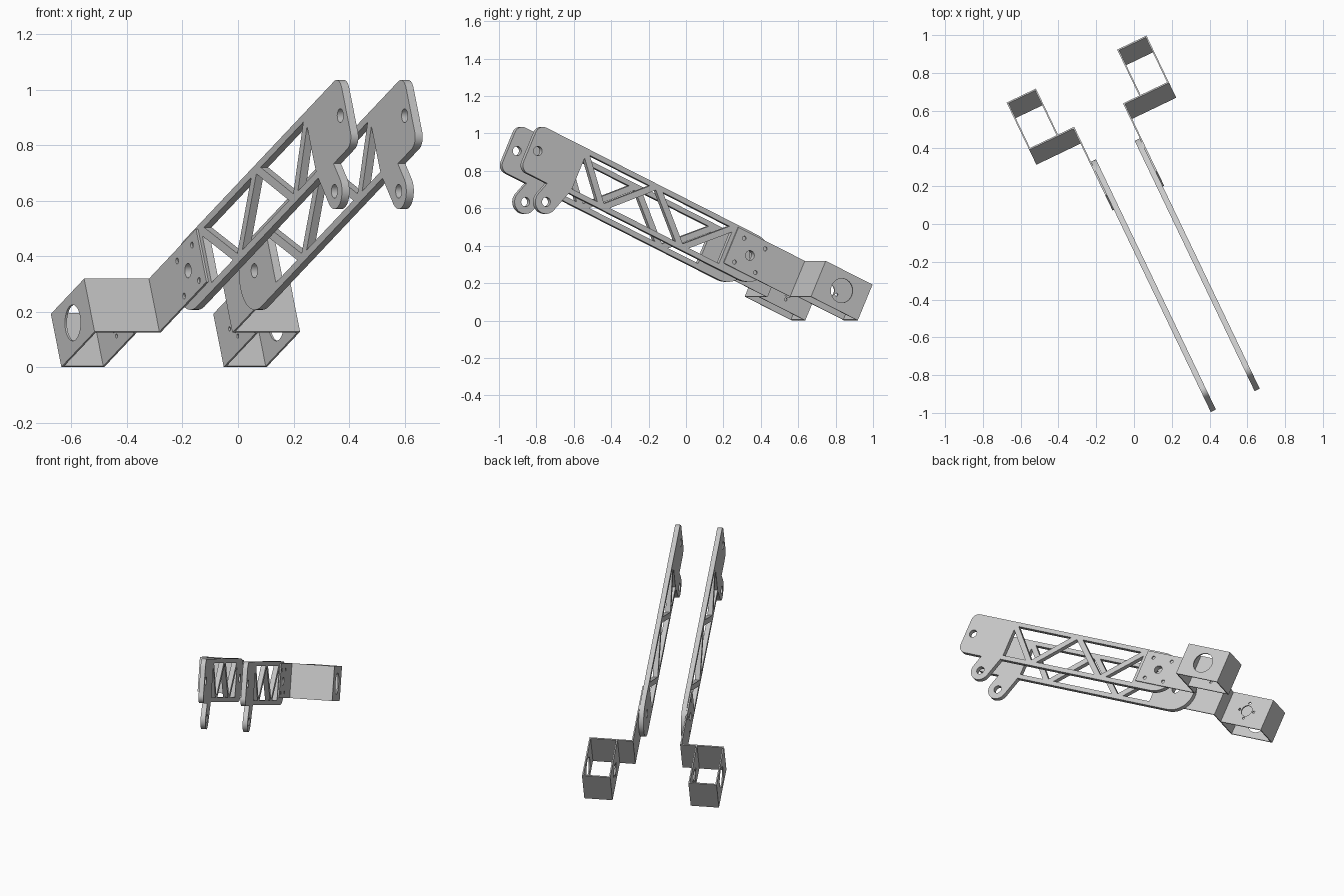
import bpy
from math import sin, cos, pi, radians
from mathutils import Matrix, Vector

if "Cube" in bpy.data.objects:
    bpy.data.objects.remove(bpy.data.objects["Cube"])

# Working frame: u runs back and down along the arm, w is up across it, v is sideways
YAW, PITCH = radians(25.6), radians(24.6)
ahead = Vector((-sin(YAW), cos(YAW), 0))
up = Vector((0, 0, 1))
u = ahead * cos(PITCH) - up * sin(PITCH)
w = ahead * sin(PITCH) + up * cos(PITCH)
v = u.cross(w)
FRAME = Matrix((u, w, v)).transposed().to_4x4()

grey = bpy.data.materials.new("light_grey")
grey.use_nodes = True
grey.diffuse_color = (0.58, 0.58, 0.58, 1)
grey.node_tree.nodes["Principled BSDF"].inputs["Base Color"].default_value = (0.58, 0.58, 0.58, 1)


def arc(cx, cy, r, start, end, n=12):
    angles = [radians(start + (end - start) * i / n) for i in range(n + 1)]
    return [(cx + r * cos(a), cy + r * sin(a)) for a in angles]


def circle(cx, cy, r, n=28):
    return arc(cx, cy, r, 0, 360, n)[:-1]


def rect(u0, u1, w0, w1):
    return [(u0, w0), (u1, w0), (u1, w1), (u0, w1)]


def inset(points, d):
    """Shrink a convex polygon by d on every edge."""
    result = []
    for i, p in enumerate(points):
        p = Vector(p)
        a = (Vector(points[i - 1]) - p).normalized()
        b = (Vector(points[(i + 1) % len(points)]) - p).normalized()
        result.append(p + (a + b) * d / abs(a.x * b.y - a.y * b.x))
    return result


def plate(name, outline, holes, v0, v1):
    """Flat plate with cut-outs, drawn in u/w and spanning v0..v1."""
    curve = bpy.data.curves.new(name, "CURVE")
    curve.dimensions = "2D"
    curve.fill_mode = "BOTH"
    curve.extrude = abs(v1 - v0) / 2
    for loop in [outline] + holes:
        spline = curve.splines.new("POLY")
        spline.points.add(len(loop) - 1)
        for point, (x, y) in zip(spline.points, loop):
            point.co = (x, y, 0, 1)
        spline.use_cyclic_u = True
    helper = bpy.data.objects.new(name + "_curve", curve)
    bpy.context.collection.objects.link(helper)
    graph = bpy.context.evaluated_depsgraph_get()
    mesh = bpy.data.meshes.new_from_object(helper.evaluated_get(graph))
    bpy.data.objects.remove(helper)
    mesh.transform(FRAME @ Matrix.Translation((0, 0, (v0 + v1) / 2)))
    mesh.materials.clear()
    mesh.materials.append(grey)
    obj = bpy.data.objects.new(name, mesh)
    bpy.context.collection.objects.link(obj)
    bpy.ops.object.select_all(action="DESELECT")
    obj.select_set(True)
    bpy.context.view_layer.objects.active = obj
    bpy.ops.object.shade_smooth_by_angle(angle=radians(30))


# Arm outline: round rear end, squared head, hanging lug
BOT, TOP, FRONT = 0.286, 0.548, -1.326
HEAD_BOT, CORNER = 0.28, 0.047
END_U = 0.1
LUG = (-1.115, 0.187)
arm_outline = (
    arc(END_U, (TOP + BOT) / 2, (TOP - BOT) / 2, -90, 90, 24)
    + arc(FRONT + CORNER, TOP - CORNER, CORNER, 90, 180)
    + arc(FRONT + CORNER, HEAD_BOT + CORNER, CORNER, 180, 270)
    + [(-1.15, HEAD_BOT)]
    + arc(*LUG, 0.064, 160, 340, 20)
    + [(-1.012, BOT)]
)

# Truss nodes, zigzagging between the two chords
HI, LO = 0.538, 0.297
head_lo, head_hi = (-1.022, LO), (-1.022, HI)
low_a, low_b = (-0.80, LO), (-0.285, LO)
high_mid, high_end = (-0.55, HI), (-0.03, HI)
end_lo = (-0.03, LO)
triangles = [
    (head_hi, head_lo, low_a), (head_hi, low_a, high_mid),
    (high_mid, low_a, low_b), (high_mid, low_b, high_end),
    (high_end, low_b, end_lo),
]
MOUNT = (0.099, 0.428)
arm_holes = [inset(t, 0.017) for t in triangles]
arm_holes += [circle(-1.273, 0.414, 0.025), circle(*LUG, 0.025), circle(*MOUNT, 0.026)]

# Bracket sizes
W0, W1 = 0.327, 0.537
U_TAB, U_FRONT, U_BACK = -0.025, 0.407, 0.712
MID = ((U_FRONT + U_BACK) / 2, (W0 + W1) / 2)
T = 0.008

# Sideways offsets from the mirror plane
AXIS = 0.08
ARM_IN, ARM_OUT, BOX_IN, BOX_OUT = 0.1135, 0.1435, 0.2385, 0.4105

for side, s in (("right", -1), ("left", 1)):
    def at(offset):
        return AXIS + s * offset

    plate(side + "_truss_arm", arm_outline, arm_holes, at(ARM_IN), at(ARM_OUT))

    # Mounting tab with a centre hole and four screw holes
    screws = [circle(MOUNT[0] + i * 0.068, MOUNT[1] + j * 0.07, 0.011, 14)
              for i in (-1, 1) for j in (-1, 1)]
    plate(side + "_mounting_tab", rect(U_TAB, U_FRONT + T, W0, W1),
          [circle(*MOUNT, 0.026)] + screws, at(ARM_OUT), at(ARM_OUT + T))

    # Open box: outer wall, inner wall, front wall, back wall
    plate(side + "_box_outer_wall", rect(U_FRONT, U_BACK, W0, W1),
          [circle(*MID, 0.065, 36)], at(BOX_OUT - T), at(BOX_OUT))
    pins = [circle(MID[0] + 0.052 * cos(k * pi / 2), MID[1] + 0.052 * sin(k * pi / 2), 0.008, 12)
            for k in range(4)]
    plate(side + "_box_inner_wall", rect(U_FRONT, U_BACK, W0, W1),
          [circle(*MID, 0.036)] + pins, at(BOX_IN), at(BOX_IN + T))
    plate(side + "_box_front_wall", rect(U_FRONT, U_FRONT + T, W0, W1), [],
          at(ARM_OUT), at(BOX_OUT))
    plate(side + "_box_back_wall", rect(U_BACK - T, U_BACK, W0, W1), [],
          at(BOX_IN), at(BOX_OUT))
